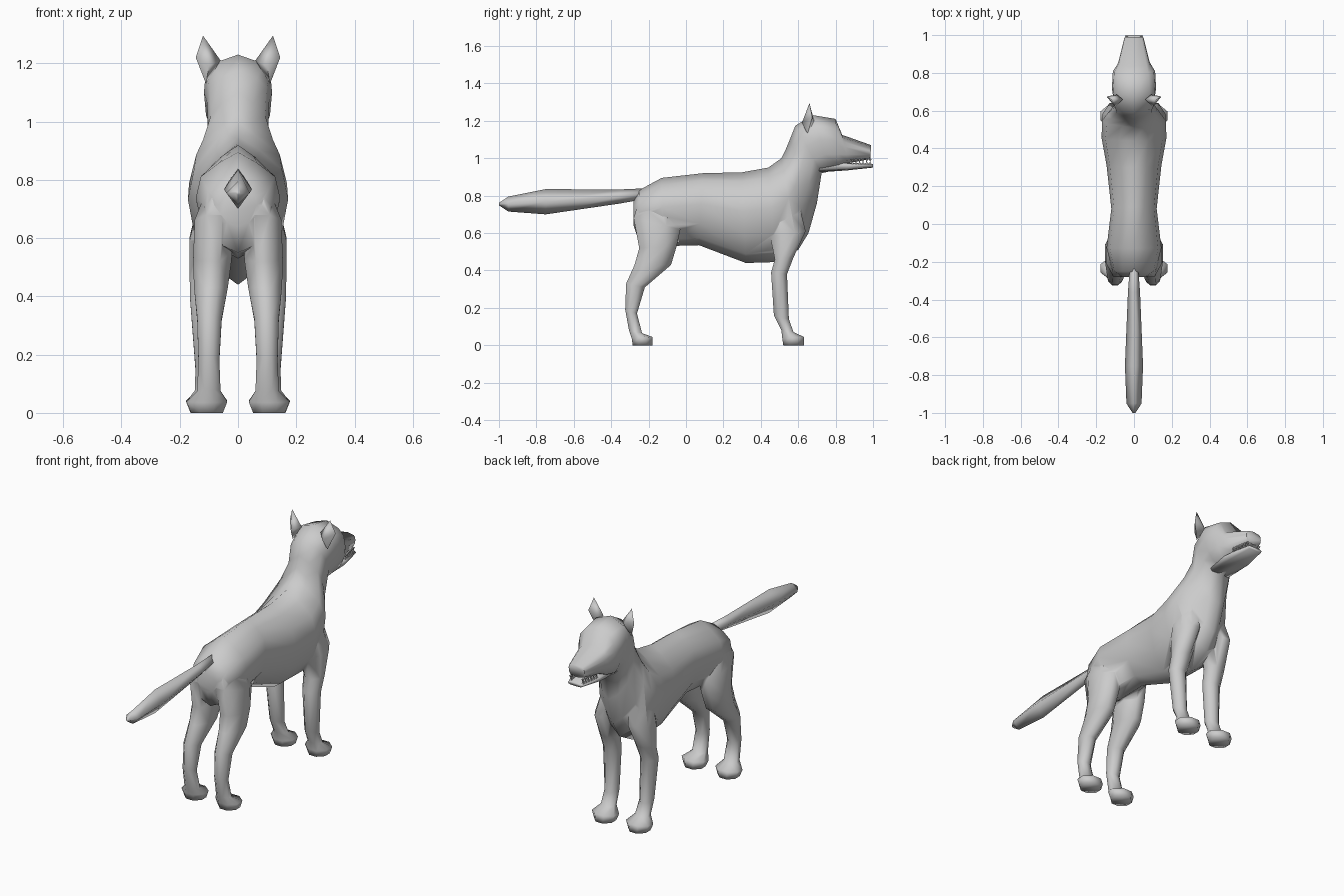
import bpy, bmesh, math
from mathutils import Vector

if "Cube" in bpy.data.objects:
    bpy.data.objects.remove(bpy.data.objects["Cube"])

grey = bpy.data.materials.new("plain grey")
grey.diffuse_color = (0.6, 0.6, 0.6, 1)
grey.use_nodes = True
grey.node_tree.nodes["Principled BSDF"].inputs["Base Color"].default_value = grey.diffuse_color

# Half cross-sections: (fraction from first to second edge point, fraction of half width)
RIB = [(0, 0), (.1, .45), (.23, .88), (.43, 1), (.7, .85), (.9, .45), (1, 0)]
ROUND = [(0, .4), (.3, 1), (.7, 1), (1, .4)]
DIAMOND = [(0, 0), (.5, 1), (1, 0)]


def finish(name, bm, mirror=False, angle=100):
    bmesh.ops.recalc_face_normals(bm, faces=bm.faces[:])
    mesh = bpy.data.meshes.new(name)
    bm.to_mesh(mesh)
    bm.free()
    mesh.materials.append(grey)
    ob = bpy.data.objects.new(name, mesh)
    bpy.context.collection.objects.link(ob)
    bpy.ops.object.select_all(action='DESELECT')
    ob.select_set(True)
    bpy.context.view_layer.objects.active = ob
    bpy.ops.object.shade_smooth_by_angle(angle=math.radians(angle))
    if mirror:
        ob.modifiers.new("Mirror", 'MIRROR')
    return ob


def ring(a, b, w, cx=0, shape=RIB, box=0):
    """Closed loop between two side-view points a and b (y, z), half width w."""
    half = [(t, f ** (1 - box) if f else 0) for t, f in shape]
    loop = half + [(t, -f) for t, f in reversed(half) if f]
    return [Vector((cx + f * w, a[0] + (b[0] - a[0]) * t, a[1] + (b[1] - a[1]) * t))
            for t, f in loop]


def loft(name, rings, mirror=False, angle=100):
    bm = bmesh.new()
    loops = [[bm.verts.new(p) for p in r] for r in rings]
    n = len(loops[0])
    for p, q in zip(loops, loops[1:]):
        for i in range(n):
            j = (i + 1) % n
            bm.faces.new((p[i], p[j], q[j], q[i]))
    bm.faces.new(loops[0])
    bm.faces.new(loops[-1])
    return finish(name, bm, mirror, angle)


# Body, neck, head and muzzle in one skin
body = loft("body_and_legs", [ring(*r[:3], box=r[3]) for r in [
    ((-.28, .77), (-.28, .64), .065, .3),
    ((-.25, .83), (-.25, .55), .115, .2),
    ((-.13, .895), (-.12, .53), .145, 0),
    ((.09, .92), (.07, .535), .12, 0),
    ((.30, .925), (.32, .44), .145, 0),
    ((.44, .95), (.48, .445), .172, 0),
    ((.51, 1.0), (.60, .51), .168, -.25),
    ((.53, 1.04), (.655, .60), .142, -.35),
    ((.555, 1.10), (.70, .76), .104, .1),
    ((.585, 1.175), (.725, .92), .106, .4),
    ((.68, 1.23), (.77, .93), .117, .6),
    ((.80, 1.21), (.82, .94), .112, .5),
    ((.835, 1.125), (.87, .975), .085, .7),
    ((.99, 1.07), (.985, .995), .05, .7),
]], angle=75)

# Lower jaw
loft("lower_jaw", [ring(*r, box=.7) for r in [
    ((.72, .99), (.71, .925), .07),
    ((.88, .975), (.86, .935), .07),
    ((1.0, .97), (1.0, .95), .045),
]])

# Legs
hind_leg = loft("hind_leg", [ring(*r, shape=ROUND) for r in [
    ((-.08, .80), (-.25, .78), .04, .06),
    ((-.03, .62), (-.28, .68), .067, .082),
    ((-.05, .53), (-.25, .52), .066, .088),
    ((-.08, .43), (-.275, .43), .058, .093),
    ((-.22, .31), (-.32, .33), .042, .098),
    ((-.262, .17), (-.325, .19), .036, .10),
    ((-.235, .065), (-.305, .08), .04, .10),
    ((-.18, .045), (-.29, .035), .07, .107),
    ((-.18, 0), (-.285, 0), .055, .107),
]], mirror=True)

front_leg = loft("front_leg", [ring(*r, shape=ROUND) for r in [
    ((.60, .77), (.45, .77), .04, .085),
    ((.64, .61), (.45, .58), .062, .105),
    ((.575, .47), (.475, .46), .053, .113),
    ((.54, .38), (.455, .39), .047, .117),
    ((.55, .14), (.47, .16), .036, .11),
    ((.575, .07), (.51, .08), .04, .108),
    ((.63, .045), (.515, .035), .07, .108),
    ((.63, 0), (.52, 0), .055, .108),
]], mirror=True)

# Fuse the legs into the body skin
for leg in (hind_leg, front_leg):
    fuse = body.modifiers.new("Fuse", 'BOOLEAN')
    fuse.operation = 'UNION'
    fuse.solver = 'EXACT'
    fuse.object = leg
    bpy.context.view_layer.objects.active = body
    bpy.ops.object.modifier_apply(modifier=fuse.name)
    bpy.data.objects.remove(leg)

# Tail
loft("tail", [ring(*r, shape=DIAMOND) for r in [
    ((-.20, .84), (-.20, .785), .02),
    ((-.36, .833), (-.36, .757), .032),
    ((-.75, .835), (-.75, .70), .048),
    ((-.95, .795), (-.95, .715), .04),
    ((-1.0, .762), (-1.0, .748), .008),
]], angle=120)

# Ears
bm = bmesh.new()
for p in [(.12, .66, 1.295), (.06, .66, 1.21), (.145, .675, 1.22),
          (.11, .65, 1.13), (.10, .62, 1.19), (.09, .685, 1.20)]:
    bm.verts.new(p)
bmesh.ops.convex_hull(bm, input=bm.verts[:])
finish("ear", bm, mirror=True)

# Teeth along both jaws
bm = bmesh.new()
for i in range(6):
    y = .89 + i * .019
    x = .056 - i * .0035
    for z, tip in ((.968, .988), (.995, .978)):
        base = [bm.verts.new((x + dx, y + dy, z))
                for dx, dy in ((-.006, -.007), (.006, -.007), (.006, .007), (-.006, .007))]
        top = bm.verts.new((x, y, tip))
        bm.faces.new(base)
        for k in range(4):
            bm.faces.new((base[k], base[(k + 1) % 4], top))
finish("teeth", bm, mirror=True, angle=20)
